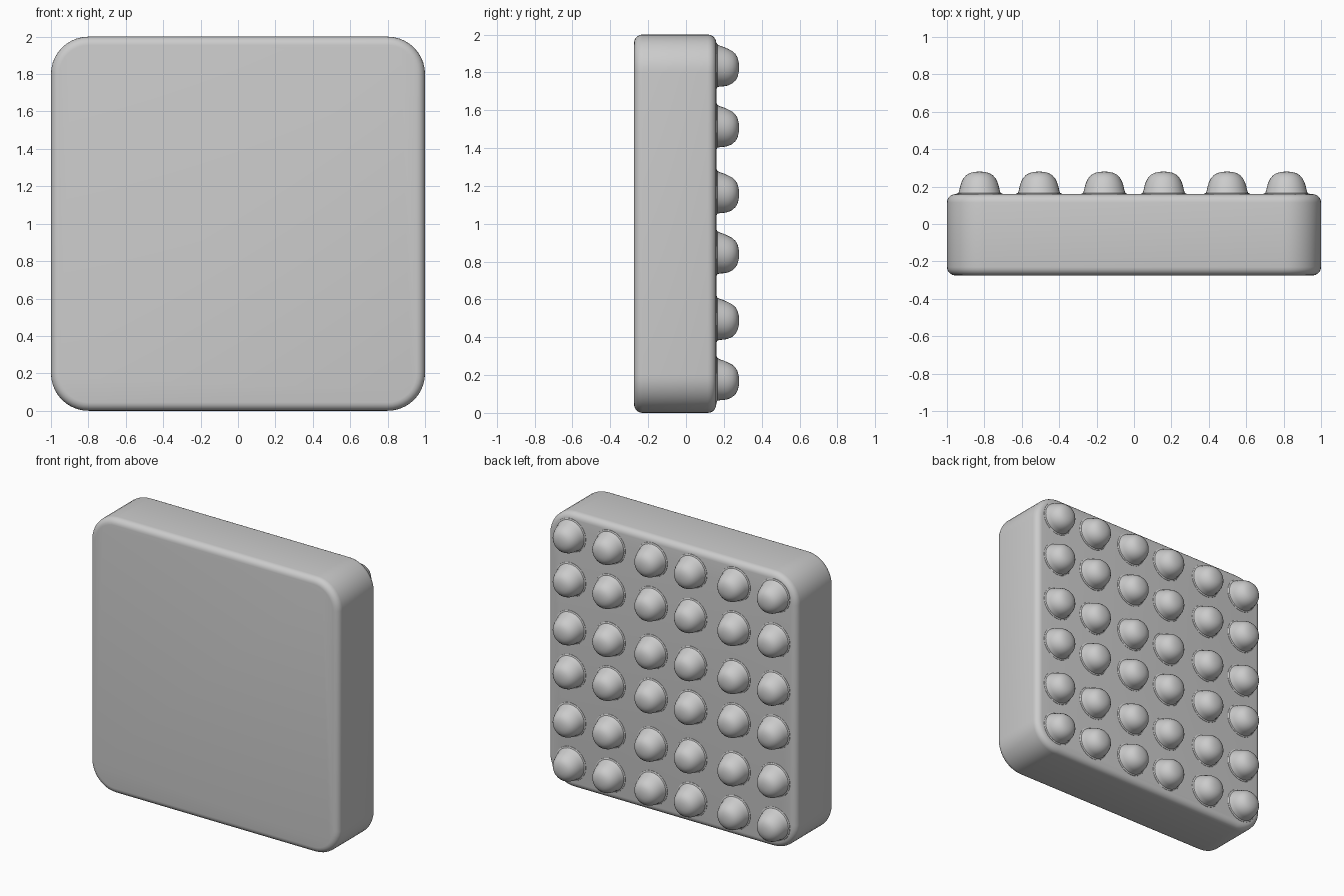
import bpy, bmesh, math

if "Cube" in bpy.data.objects:
    bpy.data.objects.remove(bpy.data.objects["Cube"])

XS = (-0.826, -0.508, -0.159, 0.159, 0.497, 0.815)
ZS = (0.177, 0.496, 0.847, 1.166, 1.515, 1.835)
Y_FRONT, Y_BACK = -0.275, 0.16


def finish(bm, name):
    bmesh.ops.recalc_face_normals(bm, faces=bm.faces)
    mesh = bpy.data.meshes.new(name)
    bm.to_mesh(mesh)
    bm.free()
    obj = bpy.data.objects.new(name, mesh)
    bpy.context.collection.objects.link(obj)
    bpy.ops.object.select_all(action='DESELECT')
    obj.select_set(True)
    bpy.context.view_layer.objects.active = obj
    bpy.ops.object.shade_smooth_by_angle(angle=math.radians(40))
    return obj


# Square slab: rounded-corner outline, extruded in y, with softened rims
bm = bmesh.new()
outline = []
for cx, cz, start in ((0.8, 1.8, 0), (-0.8, 1.8, 90), (-0.8, 0.2, 180), (0.8, 0.2, 270)):
    for i in range(11):
        a = math.radians(start + 9 * i)
        outline.append(bm.verts.new((cx + 0.2 * math.cos(a), Y_FRONT, cz + 0.2 * math.sin(a))))
face = bm.faces.new(outline)
ext = bmesh.ops.extrude_face_region(bm, geom=[face], use_keep_orig=True)
for v in ext["geom"]:
    if isinstance(v, bmesh.types.BMVert):
        v.co.y = Y_BACK
bmesh.ops.recalc_face_normals(bm, faces=bm.faces)
rims = [e for e in bm.edges if abs(e.verts[0].co.y - e.verts[1].co.y) < 1e-5]
bmesh.ops.bevel(bm, geom=rims, offset=0.045, offset_type='OFFSET', segments=5,
                profile=0.5, affect='EDGES')
finish(bm, "slab")

# Rounded studs on the back: (radius, y) profile with a small flare at the base
PROFILE = ((0.125, 0.15), (0.122, 0.162), (0.113, 0.166), (0.108, 0.18), (0.104, 0.2),
           (0.097, 0.222), (0.086, 0.244), (0.07, 0.262), (0.05, 0.273), (0.025, 0.279))
SIDES = 32
bm = bmesh.new()
for x in XS:
    for z in ZS:
        rings = []
        for r, y in PROFILE:
            sag = 0.008 * min(1, max(0, (y - 0.165) / 0.06))
            rings.append([bm.verts.new((x + r * math.cos(t), y, z - sag + r * math.sin(t)))
                          for t in (math.tau * k / SIDES for k in range(SIDES))])
        for a, b in zip(rings, rings[1:]):
            for k in range(SIDES):
                n = (k + 1) % SIDES
                bm.faces.new((a[k], a[n], b[n], b[k]))
        tip = bm.verts.new((x, 0.28, z - 0.008))
        for k in range(SIDES):
            bm.faces.new((rings[-1][k], rings[-1][(k + 1) % SIDES], tip))
        bm.faces.new(rings[0])
finish(bm, "back_studs")
